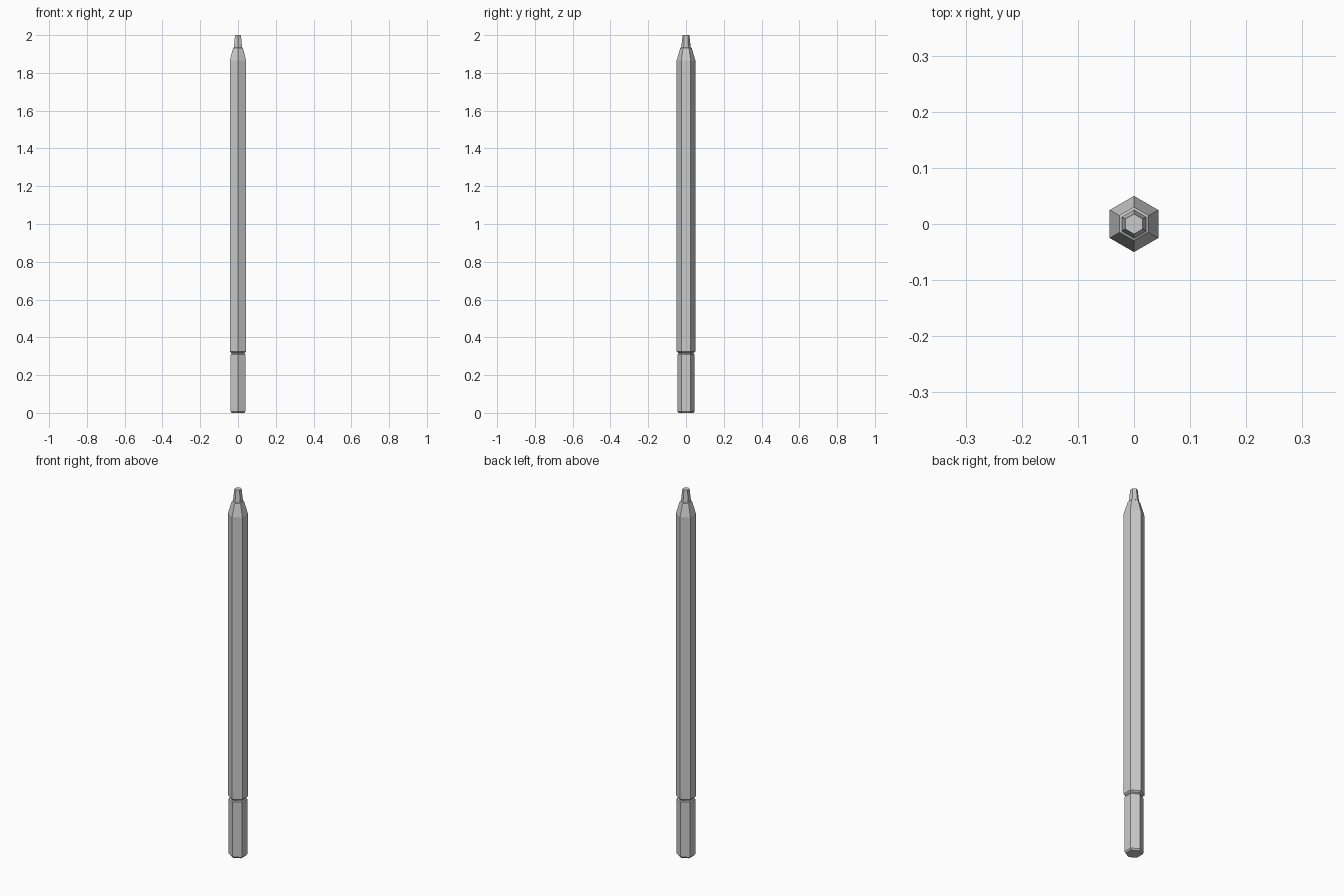
import bpy, bmesh, math

if "Cube" in bpy.data.objects:
    bpy.data.objects.remove(bpy.data.objects["Cube"])

SIDES = 6


def hex_part(name, profile):
    """Closed hexagonal solid from (corner radius, z) rings, corners on +-y."""
    bm = bmesh.new()
    rings = []
    for r, z in profile:
        rings.append([bm.verts.new((r * math.cos(math.pi / 2 + i * math.tau / SIDES),
                                    r * math.sin(math.pi / 2 + i * math.tau / SIDES), z))
                      for i in range(SIDES)])
    for a, b in zip(rings, rings[1:]):
        for i in range(SIDES):
            j = (i + 1) % SIDES
            bm.faces.new((a[i], a[j], b[j], b[i]))
    bm.faces.new(rings[0][::-1])
    bm.faces.new(rings[-1])
    bmesh.ops.recalc_face_normals(bm, faces=bm.faces)
    mesh = bpy.data.meshes.new(name)
    bm.to_mesh(mesh)
    bm.free()
    obj = bpy.data.objects.new(name, mesh)
    bpy.context.collection.objects.link(obj)
    return obj


# One continuous hex bit: chamfered shank, groove, long body, taper, stepped tip
hex_part("hex_driver_bit", [
    (0.039, 0.0), (0.046, 0.008),                     # shank foot
    (0.046, 0.308), (0.041, 0.313), (0.041, 0.318),   # groove
    (0.050, 0.325), (0.050, 1.865),                   # body
    (0.030, 1.932), (0.025, 1.935),                   # taper and ledge
    (0.019, 1.99), (0.018, 2.0),                      # tip
])
